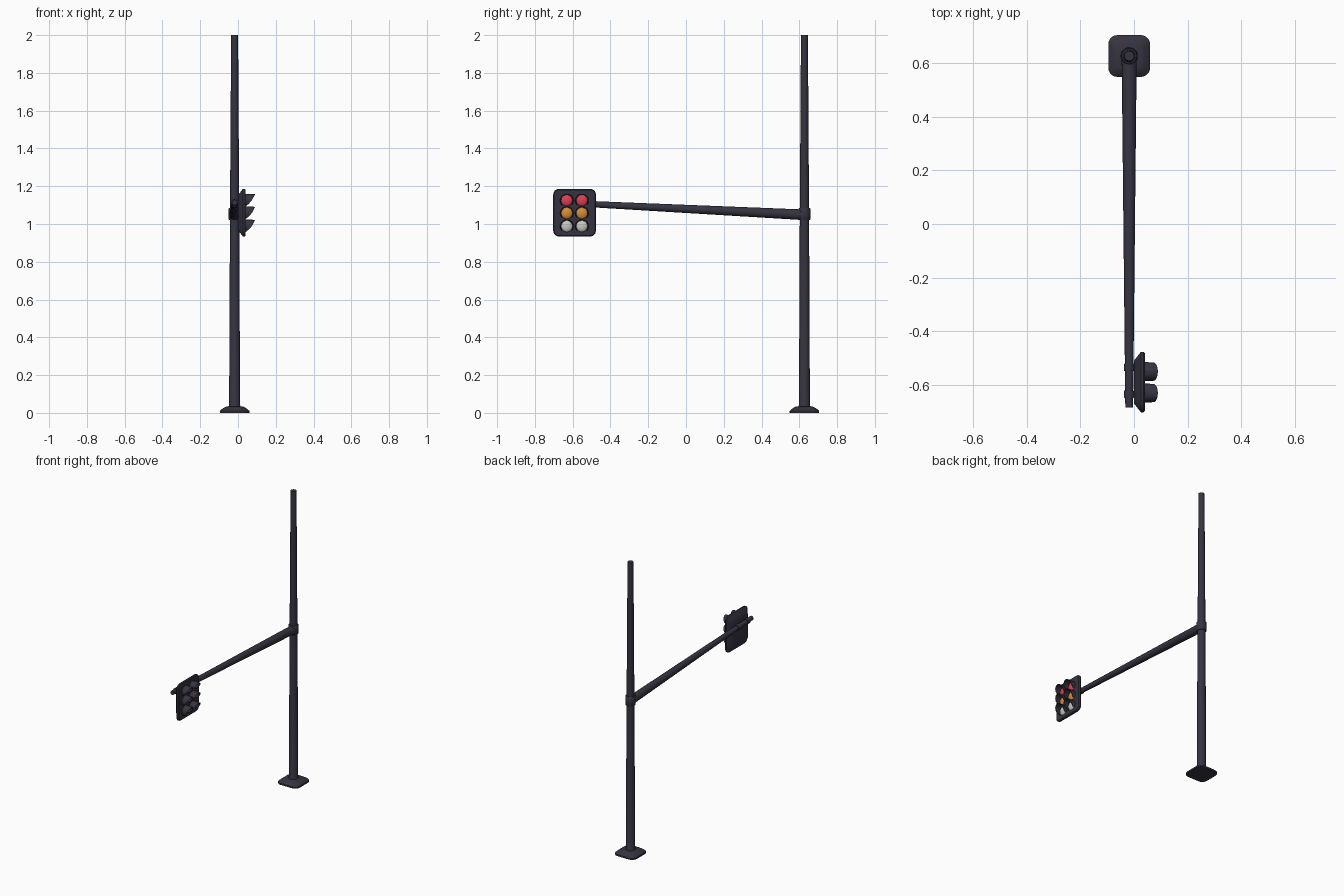
import bpy, bmesh, math
from mathutils import Vector

if "Cube" in bpy.data.objects:
    bpy.data.objects.remove(bpy.data.objects["Cube"])

PX, PY = -0.018, 0.627          # pole axis


def mat(name, rgb):
    m = bpy.data.materials.new(name)
    m.diffuse_color = (*rgb, 1)
    m.use_nodes = True
    m.node_tree.nodes["Principled BSDF"].inputs["Base Color"].default_value = m.diffuse_color
    return m


DARK = mat("dark metal", (0.036, 0.034, 0.050))
RED = mat("red lens", (0.70, 0.05, 0.09))
AMBER = mat("amber lens", (0.66, 0.27, 0.04))
PALE = mat("pale lens", (0.58, 0.58, 0.53))


def finish(name, bm, m, angle=40):
    bmesh.ops.recalc_face_normals(bm, faces=bm.faces)
    me = bpy.data.meshes.new(name)
    bm.to_mesh(me)
    bm.free()
    ob = bpy.data.objects.new(name, me)
    bpy.context.collection.objects.link(ob)
    me.materials.append(m)
    bpy.ops.object.select_all(action='DESELECT')
    ob.select_set(True)
    bpy.context.view_layer.objects.active = ob
    bpy.ops.object.shade_smooth_by_angle(angle=math.radians(angle))
    return ob


def loft(name, rings, m, caps=(True, True), angle=40):
    """Skin a list of rings that have equal point counts."""
    bm = bmesh.new()
    vs = [[bm.verts.new(p) for p in r] for r in rings]
    n = len(vs[0])
    for a, b in zip(vs, vs[1:]):
        for i in range(n):
            j = (i + 1) % n
            bm.faces.new((a[i], a[j], b[j], b[i]))
    if caps[0]:
        bm.faces.new(vs[0][::-1])
    if caps[1]:
        bm.faces.new(vs[-1])
    return finish(name, bm, m, angle)


def tube(name, a, b, profile, m=DARK, n=20, caps=(True, True)):
    """Turned shape along a-b; profile holds (fraction, radius) pairs."""
    a, b = Vector(a), Vector(b)
    q = (b - a).to_track_quat('Z', 'Y')
    rings = [[a.lerp(b, t) + q @ Vector((r * math.cos(2 * math.pi * i / n),
                                         r * math.sin(2 * math.pi * i / n), 0))
              for i in range(n)] for t, r in profile]
    return loft(name, rings, m, caps)


def rounded(hw, hh, r, seg=5):
    """Outline of a rounded rectangle."""
    pts = []
    for k, (sx, sy) in enumerate(((1, 1), (-1, 1), (-1, -1), (1, -1))):
        for i in range(seg + 1):
            t = math.pi / 2 * (k + i / seg)
            pts.append((sx * (hw - r) + r * math.cos(t), sy * (hh - r) + r * math.sin(t)))
    return pts


# base plate
loft("base_plate", [[(PX + u, PY + v, z) for u, v in rounded(h, h, r)]
                    for z, h, r in ((0, 0.078, 0.034), (0.011, 0.078, 0.034),
                                    (0.020, 0.068, 0.032), (0.028, 0.056, 0.030),
                                    (0.033, 0.045, 0.028))], DARK)

# pole with a small foot flare, and the collar holding the arm
tube("pole", (PX, PY, 0.03), (PX, PY, 2),
     [(0, 0.033), (0.006, 0.029), (0.52, 0.0245), (1, 0.0185)])
tube("collar", (PX, PY, 1.02), (PX, PY, 1.085),
     [(0, 0.028), (0.06, 0.031), (0.94, 0.031), (1, 0.028)])


# mast arm, rising towards the tip
def arm_point(y):
    return Vector((PX, y, 1.05 + (0.60 - y) * 0.05))


tube("mast_arm", arm_point(PY - 0.01), arm_point(-0.685), [(0, 0.028), (1, 0.0145)])
for i, y in enumerate((-0.535, -0.635)):
    tube(f"arm_clamp_{i}", arm_point(y + 0.013), arm_point(y - 0.013),
         [(0, 0.0195), (1, 0.0195)])

# signal housing: tapered back, wide front rim
CY, CZ = -0.59, 1.06
loft("signal_housing", [[(x, CY + u, CZ + v) for u, v in rounded(w, h, r)]
                        for x, w, h, r in ((0.000, 0.080, 0.092, 0.02),
                                           (0.026, 0.113, 0.126, 0.03),
                                           (0.036, 0.113, 0.126, 0.03),
                                           (0.041, 0.108, 0.121, 0.027))], DARK)


def visor(name, y, z, n=18):
    """Hood wrapped over the lens, longest on top."""
    bm = bmesh.new()
    rows = []
    for i in range(n + 1):
        t = math.radians(-40 + 260 * i / n)
        s = math.sin(t)
        tip = 0.073 + (0.016 * s if s > 0 else 0.032 * s)
        rows.append([bm.verts.new((x, y + r * math.cos(t), z + r * s))
                     for x, r in ((0.038, 0.036), (tip, 0.034), (tip, 0.031), (0.038, 0.032))])
    for a, b in zip(rows, rows[1:]):
        for k in range(4):
            l = (k + 1) % 4
            bm.faces.new((a[k], a[l], b[l], b[k]))
    bm.faces.new(rows[0])
    bm.faces.new(rows[-1][::-1])
    finish(name, bm, DARK)


# lenses and visors, two columns of three
for colour, m, z in (("red", RED, 1.124), ("amber", AMBER, 1.057), ("pale", PALE, 0.988)):
    for side, y in (("left", -0.631), ("right", -0.551)):
        dome = [(math.sin(a), 0.0305 * math.cos(a))
                for a in (math.pi / 2 * k / 5 for k in range(5))]
        tube(f"{colour}_lens_{side}", (0.040, y, z), (0.053, y, z), dome + [(1, 0.003)], m)
        visor(f"{colour}_visor_{side}", y, z)
